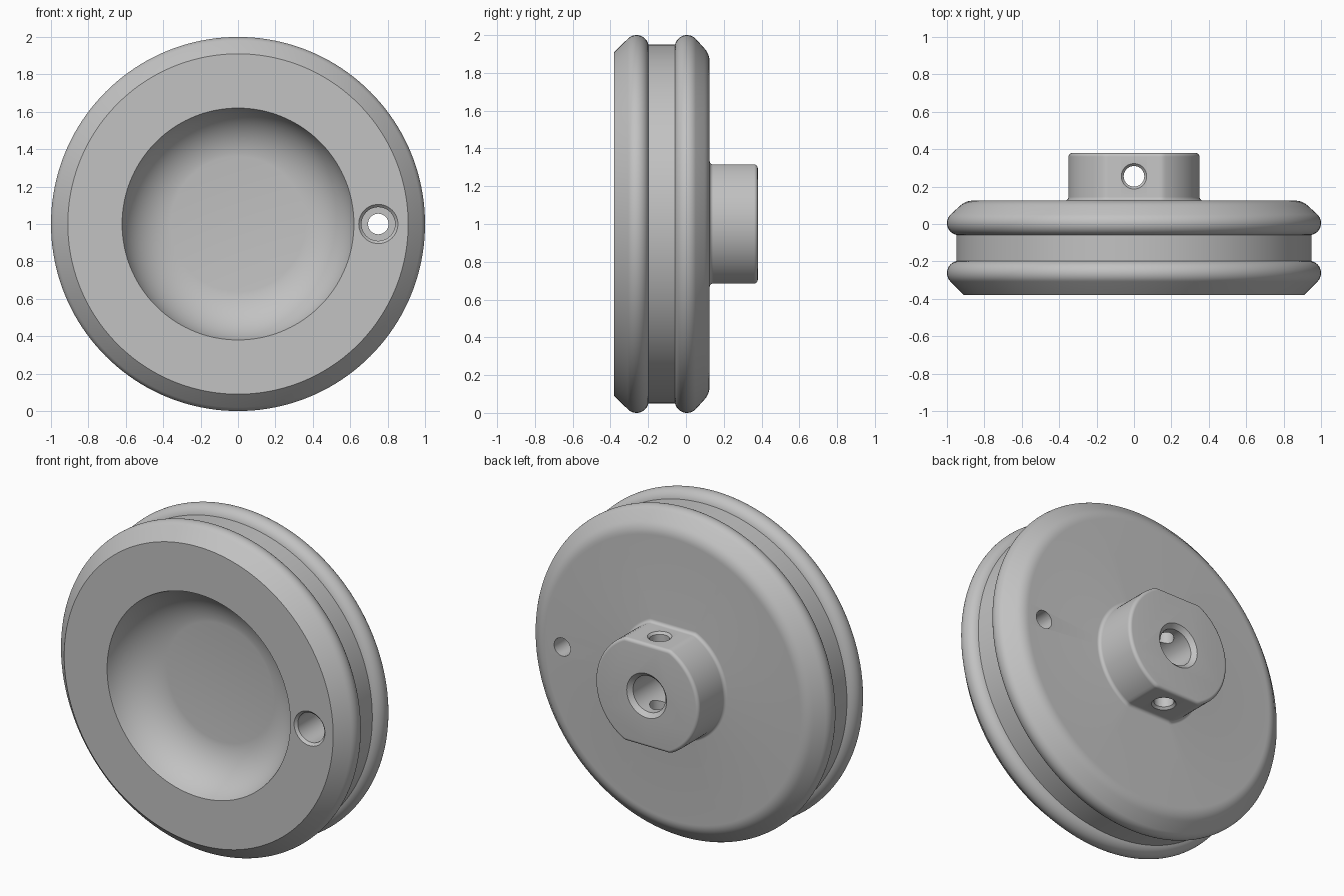
import bpy, bmesh
from math import sin, cos, pi, radians
from mathutils import Matrix

cube = bpy.data.objects.get("Cube")
if cube:
    bpy.data.objects.remove(cube, do_unlink=True)

grey = bpy.data.materials.new("plain grey")
grey.use_nodes = True
GREY = (0.54, 0.54, 0.54, 1)
grey.diffuse_color = GREY
grey.node_tree.nodes["Principled BSDF"].inputs["Base Color"].default_value = GREY


def arc(cr, ch, rad, start, end, n):
    """Points (radius, height) along an arc, angles in degrees."""
    steps = [radians(start + (end - start) * i / n) for i in range(n + 1)]
    return [(cr + rad * cos(a), ch + rad * sin(a)) for a in steps]


def lathe(name, profile, matrix, segments, limit=None):
    """Spin a profile round local z, with both ends capped."""
    bm = bmesh.new()
    rings = []
    for r, h in profile:
        cap = limit(r, h) if limit else r
        ring = []
        for i in range(segments):
            a = 2 * pi * i / segments
            y = max(-cap, min(cap, r * sin(a)))
            ring.append(bm.verts.new((r * cos(a), y, h)))
        rings.append(ring)
    for lo, hi in zip(rings, rings[1:]):
        for i in range(segments):
            j = (i + 1) % segments
            bm.faces.new((lo[i], lo[j], hi[j], hi[i]))
    bm.faces.new(rings[0])
    bm.faces.new(rings[-1])
    bm.transform(matrix)
    bmesh.ops.recalc_face_normals(bm, faces=bm.faces)
    mesh = bpy.data.meshes.new(name)
    bm.to_mesh(mesh)
    bm.free()
    mesh.materials.append(grey)
    obj = bpy.data.objects.new(name, mesh)
    bpy.context.collection.objects.link(obj)
    return obj


along_y = Matrix.Translation((0, 0, 1)) @ Matrix.Rotation(-pi / 2, 4, 'X')

# Wheel: dish, front rim, groove, back rim, then hub
profile = arc(0.334, -0.467, 0.299, 85, 17, 14)
profile += [(0.91, -0.38)]
profile += arc(0.935, -0.262, 0.065, -45, 77, 14)
profile += arc(0.935, 0.005, 0.065, -77, 45, 14)
profile += arc(0.861, 0.025, 0.1, 45, 90, 6)
profile += arc(0.37, 0.145, 0.02, -90, -180, 6)
profile += arc(0.33, 0.36, 0.02, 0, 90, 6)


def hub_flats(r, h):
    return r - 0.035 if r < 0.4 and h > 0.12 else r


wheel = lathe("wheel", profile, along_y, 160, hub_flats)

# Blind shaft bore with a chamfered mouth
bore = lathe("bore_cutter", [(0.11, 0.02), (0.11, 0.355), (0.145, 0.39)],
             along_y, 64)

# Set screw hole across the hub, chamfered at both flats
across = Matrix.Translation((0, 0.255, 1))
screw = lathe("screw_cutter", [(0.078, -0.325), (0.055, -0.302),
                               (0.055, 0.302), (0.078, 0.325)], across, 48)

# Handle hole: chamfered counterbore with a narrow through hole
handle = lathe("handle_cutter", [(0.115, -0.39), (0.09, -0.365), (0.09, 0),
                                 (0.055, 0), (0.055, 0.2)],
               Matrix.Translation((0.75, 0, 0)) @ along_y, 48)

bpy.context.view_layer.objects.active = wheel
for cutter in (bore, screw, handle):
    cutter.hide_render = True
    mod = wheel.modifiers.new(cutter.name, 'BOOLEAN')
    mod.operation = 'DIFFERENCE'
    mod.solver = 'EXACT'
    mod.object = cutter
    bpy.ops.object.modifier_apply(modifier=mod.name)
    bpy.data.objects.remove(cutter, do_unlink=True)

bpy.ops.object.select_all(action='DESELECT')
wheel.select_set(True)
bpy.ops.object.shade_smooth_by_angle(angle=radians(20))
